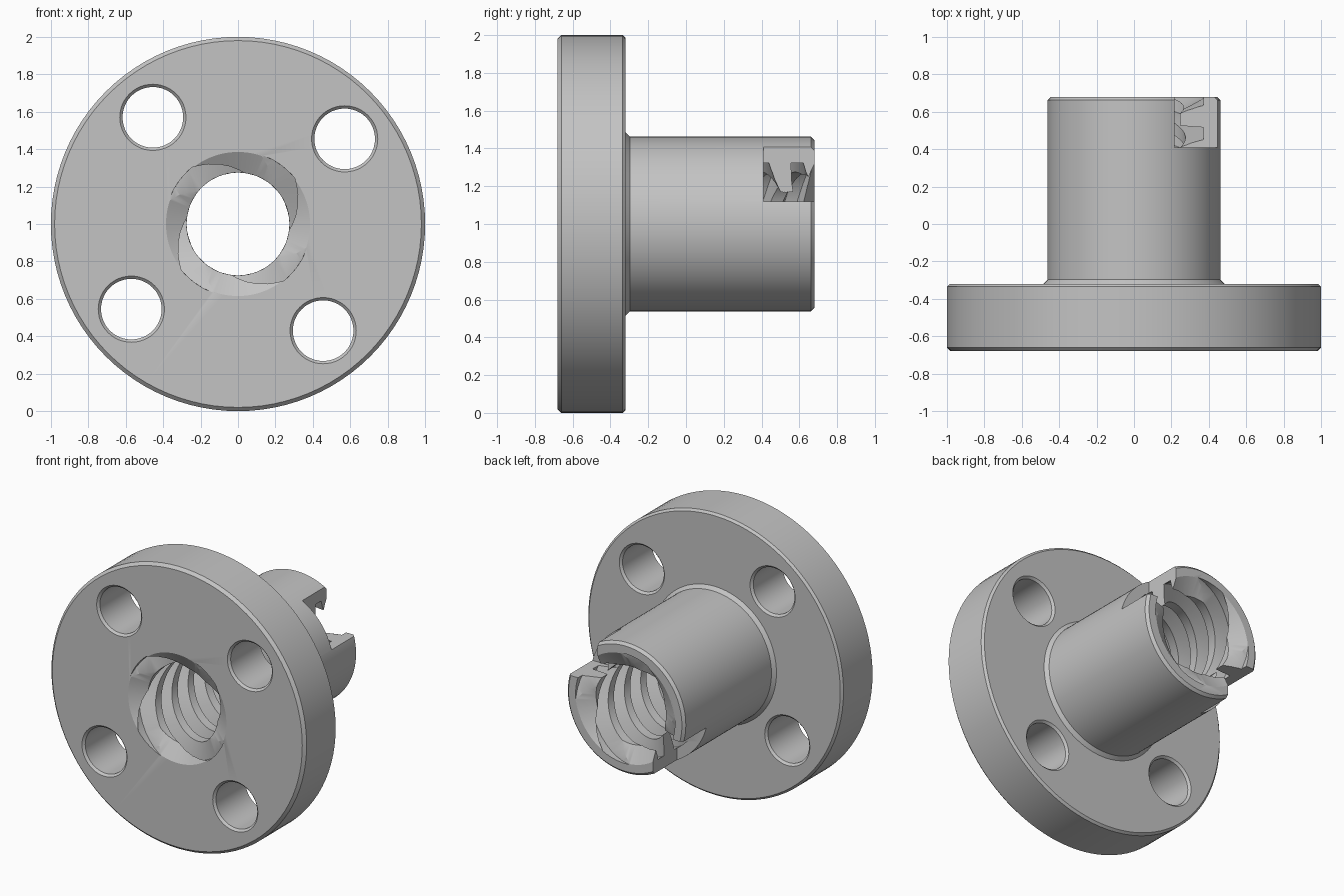
import bpy
import bmesh
from math import cos, sin, tau, radians, atan2, hypot

if "Cube" in bpy.data.objects:
    bpy.data.objects.remove(bpy.data.objects["Cube"])

AXIS_Z = 1.0
HALF = 0.68          # half the length along y
FLANGE_BACK = -0.32
BORE, ROOT = 0.275, 0.39
STARTS, LEAD = 4, 0.727

grey = bpy.data.materials.new("machined grey")
grey.use_nodes = True
grey.diffuse_color = (0.55, 0.55, 0.55, 1)
grey.node_tree.nodes["Principled BSDF"].inputs["Base Color"].default_value = grey.diffuse_color


def loft(name, rings):
    """Skin a list of equal closed rings and cap both ends."""
    bm = bmesh.new()
    loops = [[bm.verts.new(p) for p in ring] for ring in rings]
    n = len(loops[0])
    for a, b in zip(loops, loops[1:]):
        for i in range(n):
            k = (i + 1) % n
            bm.faces.new((a[i], a[k], b[k], b[i]))
    bm.faces.new(loops[0])
    bm.faces.new(loops[-1])
    bmesh.ops.recalc_face_normals(bm, faces=bm.faces)
    mesh = bpy.data.meshes.new(name)
    bm.to_mesh(mesh)
    bm.free()
    mesh.materials.append(grey)
    obj = bpy.data.objects.new(name, mesh)
    bpy.context.collection.objects.link(obj)
    return obj


def lathe(name, profile, cx=0, cz=0, segs=96):
    """Revolve (radius, y) pairs about an axis parallel to y."""
    return loft(name, [[(cx + r * cos(tau * i / segs), y, AXIS_Z + cz + r * sin(tau * i / segs))
                        for i in range(segs)] for r, y in profile])


def cut(target, cutter):
    """Subtract the cutter, then discard it."""
    cutter.hide_render = True
    mod = target.modifiers.new("cut", "BOOLEAN")
    mod.operation = "DIFFERENCE"
    mod.solver = "EXACT"
    mod.object = cutter
    bpy.context.view_layer.objects.active = target
    bpy.ops.object.modifier_apply(modifier=mod.name)
    bpy.data.objects.remove(cutter)


# Flange and barrel, with chamfered edges and a small shoulder
nut = lathe("flanged_nut", [
    (0.98, -HALF), (1.0, -HALF + 0.02), (1.0, FLANGE_BACK - 0.015), (0.985, FLANGE_BACK),
    (0.485, FLANGE_BACK), (0.462, FLANGE_BACK + 0.023), (0.462, HALF - 0.018), (0.444, HALF)])

# Multi-start thread: a lobed section twisted along the bore
section = []
for start in range(STARTS):
    for radius, middle in ((ROOT, 0.0), (BORE, 0.5)):
        for k in range(6):
            part = start + middle + (k / 5 - 0.5) * 0.36
            section.append((radius, tau * part / STARTS))
rings = []
steps = 90
for s in range(steps + 1):
    y = -0.78 + 1.56 * s / steps
    turn = tau * (0.52 - y) / LEAD
    rings.append([(r * cos(a + turn), y, AXIS_Z + r * sin(a + turn)) for r, a in section])
cut(nut, loft("thread_cutter", rings))

# Countersinks at both mouths of the bore
for side in (-1, 1):
    cut(nut, lathe("mouth_cutter", [(0.1, side * (HALF - 0.168)), (0.385, side * HALF),
                                    (0.385, side * (HALF + 0.1))]))

# Four chamfered mounting holes
ring_r, first = hypot(0.57, 0.455), atan2(0.455, 0.57)
for i in range(4):
    a = first + i * tau / 4
    cut(nut, lathe("hole_cutter", [
        (0.192, -HALF - 0.015), (0.162, -HALF + 0.015), (0.162, FLANGE_BACK - 0.015),
        (0.192, FLANGE_BACK + 0.015)], ring_r * cos(a), ring_r * sin(a), 48))

# Two opposite corner notches in the free end of the barrel
for side in (-1, 1):
    corners = [(0.217, 0.12), (0.7, 0.12), (0.7, 0.7), (0.217, 0.7)]
    cut(nut, loft("notch_cutter", [[(side * x, y, AXIS_Z + side * z) for x, z in corners]
                                   for y in (0.41, 0.8)]))

bpy.ops.object.select_all(action="DESELECT")
nut.select_set(True)
bpy.context.view_layer.objects.active = nut
bpy.ops.object.shade_smooth_by_angle(angle=radians(25))
